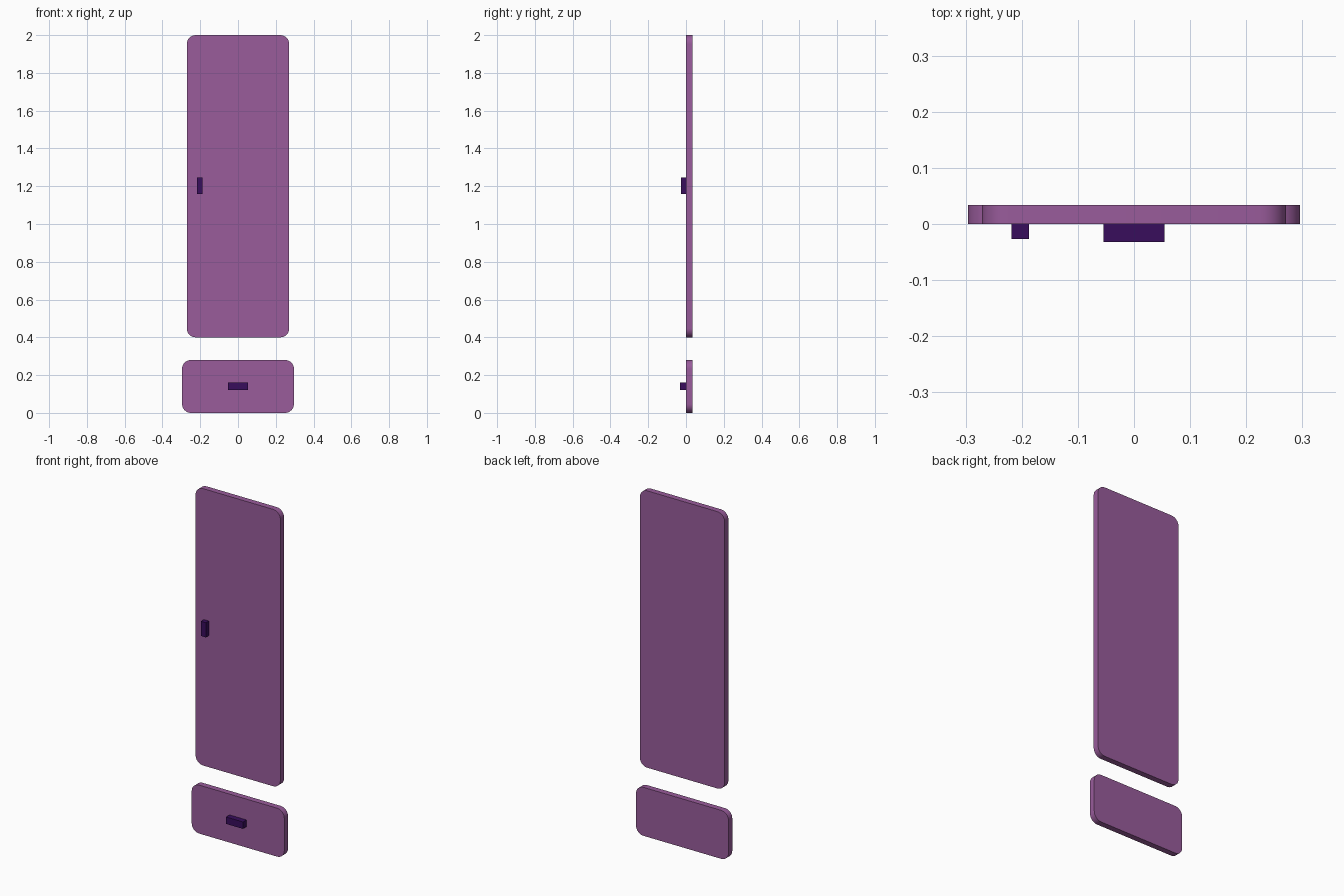
import bpy, bmesh
from math import radians, sin, cos

default = bpy.data.objects.get("Cube")
if default:
    bpy.data.objects.remove(default, do_unlink=True)


def material(name, rgb):
    mat = bpy.data.materials.new(name)
    mat.use_nodes = True
    mat.diffuse_color = (*rgb, 1)
    mat.node_tree.nodes["Principled BSDF"].inputs["Base Color"].default_value = (*rgb, 1)
    return mat


mauve = material("mauve", (0.32, 0.107, 0.33))
indigo = material("dark indigo", (0.04, 0.004, 0.107))


def panel(name, x0, x1, y0, y1, z0, z1, mat, radius=0, steps=8):
    """Upright slab extruded along y, with optional rounded corners."""
    outline = []
    corners = [(x1, z1, -1, -1), (x0, z1, 1, -1), (x0, z0, 1, 1), (x1, z0, -1, 1)]
    for i, (x, z, sx, sz) in enumerate(corners):
        if not radius:
            outline.append((x, z))
            continue
        for k in range(steps + 1):
            a = radians(90 * (i + k / steps))
            outline.append((x + radius * (sx + cos(a)), z + radius * (sz + sin(a))))
    bm = bmesh.new()
    face = bm.faces.new([bm.verts.new((x, y0, z)) for x, z in outline])
    ext = bmesh.ops.extrude_face_region(bm, geom=[face], use_keep_orig=True)
    back = [v for v in ext["geom"] if isinstance(v, bmesh.types.BMVert)]
    bmesh.ops.translate(bm, verts=back, vec=(0, y1 - y0, 0))
    bmesh.ops.recalc_face_normals(bm, faces=bm.faces)
    mesh = bpy.data.meshes.new(name)
    bm.to_mesh(mesh)
    bm.free()
    mesh.materials.append(mat)
    obj = bpy.data.objects.new(name, mesh)
    bpy.context.collection.objects.link(obj)
    if radius:
        bpy.ops.object.select_all(action="DESELECT")
        obj.select_set(True)
        bpy.context.view_layer.objects.active = obj
        bpy.ops.object.shade_smooth_by_angle(angle=radians(30))
    return obj


# Fronts
panel("door_front", -0.271, 0.271, 0, 0.034, 0.4, 2.0, mauve, 0.047)
panel("drawer_front", -0.296, 0.296, 0, 0.034, 0, 0.28, mauve, 0.047)

# Handles
panel("door_handle", -0.218, -0.187, -0.027, 0, 1.16, 1.245, indigo)
panel("drawer_handle", -0.054, 0.054, -0.032, 0, 0.12, 0.16, indigo)
